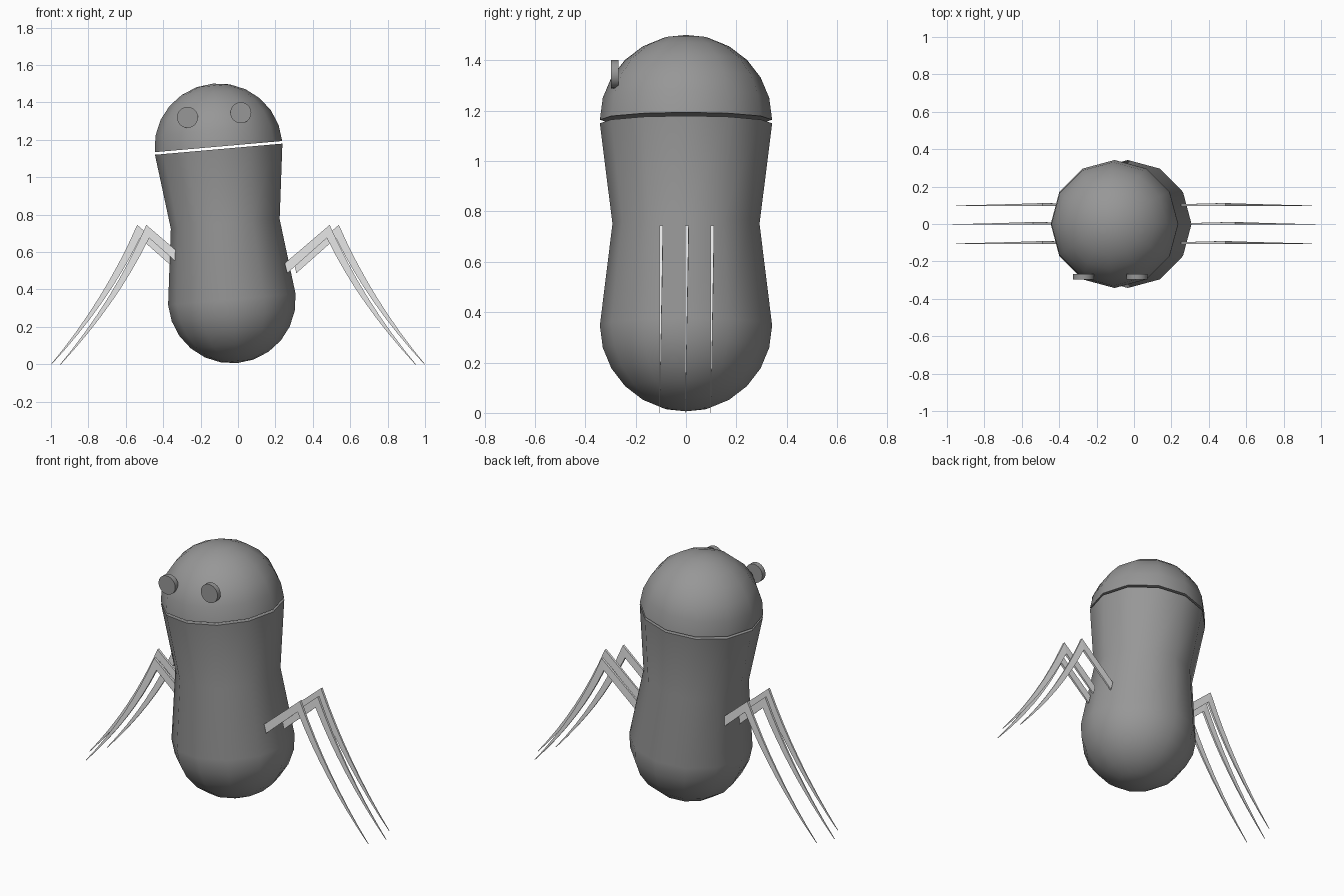
import bpy, bmesh, math
from mathutils import Matrix, Vector

if "Cube" in bpy.data.objects:
    bpy.data.objects.remove(bpy.data.objects["Cube"])

TILT = Matrix.Rotation(math.radians(-5), 4, 'Y')
BASE = Matrix.Translation((-0.033, 0, 0.347)) @ TILT   # tilted body axis
R = 0.342


def material(name, value):
    m = bpy.data.materials.new(name)
    m.diffuse_color = (value, value, value, 1)
    m.use_nodes = True
    m.node_tree.nodes["Principled BSDF"].inputs["Base Color"].default_value = m.diffuse_color
    return m


dark = material("dark grey", 0.31)
light = material("light grey", 0.8)


def finish(name, bm, mat, smooth=True):
    bmesh.ops.recalc_face_normals(bm, faces=bm.faces)
    me = bpy.data.meshes.new(name)
    bm.to_mesh(me)
    bm.free()
    me.materials.append(mat)
    ob = bpy.data.objects.new(name, me)
    bpy.context.collection.objects.link(ob)
    if smooth:
        bpy.ops.object.select_all(action='DESELECT')
        ob.select_set(True)
        bpy.context.view_layer.objects.active = ob
        bpy.ops.object.shade_smooth_by_angle(angle=math.radians(40))
    return ob


def lathe(name, profile, sides=12):
    """Spin a (radius, height) profile around the tilted axis, closing the ends."""
    bm = bmesh.new()
    rings = []
    for r, z in profile:
        if r < 1e-4:
            rings.append([bm.verts.new((0, 0, z))] * sides)
        else:
            rings.append([bm.verts.new((r * math.cos(a), r * math.sin(a), z))
                          for a in (math.tau * i / sides for i in range(sides))])
    for lo, hi in zip(rings, rings[1:]):
        for i in range(sides):
            j = (i + 1) % sides
            bm.faces.new(list(dict.fromkeys((lo[i], lo[j], hi[j], hi[i]))))
    for ring in (rings[0], rings[-1]):
        if ring[0] is not ring[1]:
            bm.faces.new(ring)
    bm.transform(BASE)
    return finish(name, bm, dark)


# Body: round bottom, narrow waist, flat flared top
angles = [math.radians(15 * k) for k in range(7)]
bowl = [(R * math.cos(a), -R * math.sin(a)) for a in reversed(angles)]
lathe("body", bowl + [(0.292, 0.405), (R, 0.806)])

# Head: half dome hovering just above the body
lathe("head", [(R, 0.82 + 0) if a == 0 else (R * math.cos(a), 0.82 + 0.338 * math.sin(a))
               for a in angles])

# Eyes: short discs facing forward
for side, x, z in (("left", -0.27, 1.32), ("right", 0.015, 1.345)):
    bm = bmesh.new()
    bmesh.ops.create_cone(bm, cap_ends=True, segments=32, radius1=0.056,
                          radius2=0.056, depth=0.03)
    bm.transform(Matrix.Translation((x, -0.283, z)) @ Matrix.Rotation(math.pi / 2, 4, 'X'))
    finish(side + "_eye", bm, dark)


def bezier(a, c, b, t):
    a, c, b = Vector(a), Vector(c), Vector(b)
    return a * (1 - t) ** 2 + c * 2 * t * (1 - t) + b * t * t


def leg(name, side, shift, y):
    """Bent blade: straight upper part, then a curved taper to a point."""
    sections = [((0.25, 0.54), (0.263, 0.487), 0.009)]
    steps = 8
    for k in range(steps + 1):
        t = k / steps
        sections.append((bezier((0.49, 0.745), (0.665, 0.345), (0.951, 0.0), t),
                         bezier((0.475, 0.675), (0.645, 0.325), (0.947, 0.0), t),
                         0.015 - 0.013 * t))
    bm = bmesh.new()
    rings = []
    for outer, inner, thick in sections:
        y0 = y - 0.004
        rings.append([bm.verts.new((side * (p[0] + shift), yy, p[1]))
                      for p, yy in ((outer, y0), (outer, y0 + thick),
                                    (inner, y0 + thick), (inner, y0))])
    for a, b in zip(rings, rings[1:]):
        for i in range(4):
            j = (i + 1) % 4
            bm.faces.new((a[i], a[j], b[j], b[i]))
    bm.faces.new(rings[0])
    bm.faces.new(rings[-1])
    finish(name, bm, light, smooth=False)


# Three legs on each side, the middle pair set further out
for label, side in (("left", -1), ("right", 1)):
    for place, y, shift in (("front", -0.102, 0), ("middle", 0, 0.049), ("rear", 0.101, 0)):
        leg(f"{label}_{place}_leg", side, shift, y)
